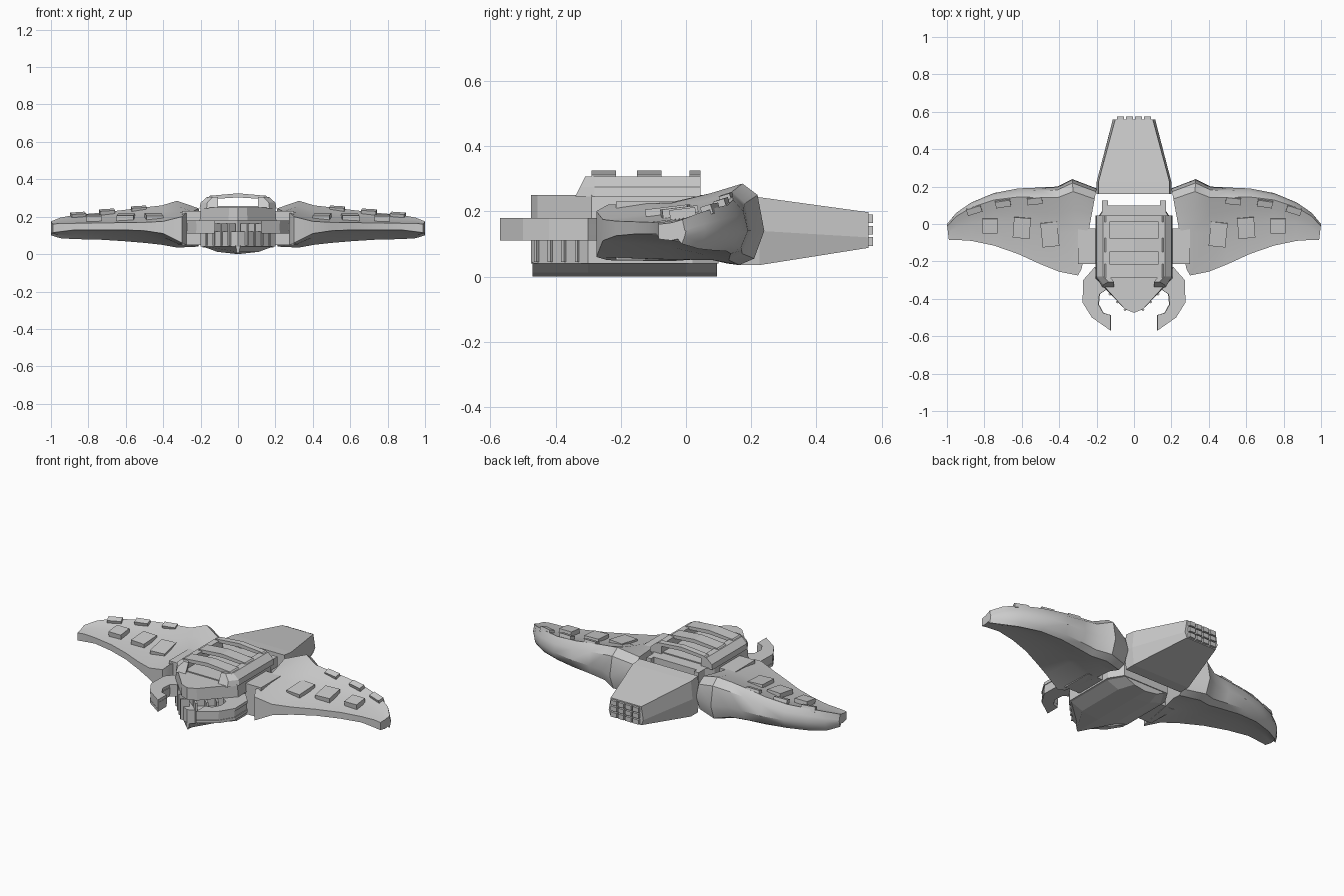
import bpy, bmesh
from mathutils import Vector

if "Cube" in bpy.data.objects:
    bpy.data.objects.remove(bpy.data.objects["Cube"])


def finish(name, bm, mirror=False, smooth=None):
    bmesh.ops.remove_doubles(bm, verts=bm.verts, dist=1e-5)
    bmesh.ops.recalc_face_normals(bm, faces=bm.faces)
    me = bpy.data.meshes.new(name)
    bm.to_mesh(me)
    bm.free()
    ob = bpy.data.objects.new(name, me)
    bpy.context.collection.objects.link(ob)
    if smooth:
        bpy.ops.object.select_all(action='DESELECT')
        ob.select_set(True)
        bpy.context.view_layer.objects.active = ob
        bpy.ops.object.shade_smooth_by_angle(angle=smooth)
    if mirror:
        ob.modifiers.new("mirror", 'MIRROR')
    return ob


def loft(name, rings, **kw):
    """Skin a list of equal-length point rings and cap both ends."""
    bm = bmesh.new()
    rs = [[bm.verts.new(p) for p in r] for r in rings]
    n = len(rs[0])
    for a, b in zip(rs, rs[1:]):
        for i in range(n):
            bm.faces.new((a[i], a[(i + 1) % n], b[(i + 1) % n], b[i]))
    bm.faces.new(rs[0])
    bm.faces.new(rs[-1])
    return finish(name, bm, **kw)


def slab(name, outline, z0, z1, inset=0.0, **kw):
    """Extrude a plan outline from z0 to z1; inset shrinks the top."""
    k = 1 - inset
    return loft(name, [[(x, y, z0) for x, y in outline],
                       [(x * k, y, z1) for x, y in outline]], **kw)


def box(name, c, s, rot=(0, 0, 0), mirror=False):
    bm = bmesh.new()
    bmesh.ops.create_cube(bm, size=1)
    for v in bm.verts:
        v.co = Vector((v.co.x * s[0], v.co.y * s[1], v.co.z * s[2]))
    from mathutils import Euler
    m = Euler(rot).to_matrix()
    for v in bm.verts:
        v.co = m @ v.co + Vector(c)
    return finish(name, bm, mirror)


def both(half):
    return half + [(-x, y) for x, y in reversed(half) if x > 0]


# Wings: swept stations, thin front edge, thick rolled rear edge
# (x front, y front, x back, y back, crest z, bottom z, front low z, front high z)
stations = [
    (.28, -.24, .20, .19, .245, .04, .05, .22),
    (.30, -.275, .33, .24, .285, .035, .06, .20),
    (.40, -.255, .41, .20, .26, .05, .11, .175),
    (.50, -.215, .50, .195, .25, .06, .125, .17),
    (.62, -.16, .62, .19, .235, .07, .13, .168),
    (.75, -.115, .75, .165, .22, .078, .13, .167),
    (.87, -.09, .87, .115, .21, .08, .13, .165),
    (.95, -.085, .95, .06, .195, .085, .12, .165),
    (.99, -.085, 1.0, .0, .175, .10, .115, .16)]


def wing_ring(s):
    xf, yf, xb, yb, zt, zb, zl, zh = s
    d = yb - yf

    def p(t, z):
        return (xf + (xb - xf) * t, yf + d * t, z)
    return [p(0, zl), p(0, zh), p(.45, zh + (zt - zh) * .3),
            p(.68, zh + (zt - zh) * .65), p(.87, zt), p(.96, zt - .035),
            p(1, .14), p(.94, zb + .02), p(.85, zb), p(.70, zb + .015),
            p(.45, zl * .7 + zb * .3)]


loft("wing", [wing_ring(s) for s in stations], mirror=True, smooth=.6)

# Wing roots joining the hull
box("wing_root", (.24, -.12, .14), (.12, .19, .18), mirror=True)

# Raised wing panels: front row and crest row
for x, y, z, sx, sy, rz in [(.45, -.055, .197, .09, .13, -.1),
                            (.60, -.02, .196, .09, .11, .07),
                            (.77, -.01, .192, .08, .08, .0)]:
    box("wing_panel", (x, y, z), (sx, sy, .032), (.12, 0, rz), True)
for x, y, z, rz in [(.53, .125, .238, -.1), (.70, .11, .222, -.15),
                    (.855, .075, .205, -.3)]:
    box("wing_crest_panel", (x, y, z), (.08, .035, .03), (.3, .06, rz), True)

# Keel with a shallow V underside
keel = [(.2, .045), (.11, .012), (0, 0), (-.11, .012), (-.2, .045)]
loft("keel", [[(x * k, y, z) for x, z in keel] for y, k in
              [(-.47, .06), (-.30, 1), (.0, 1), (.095, .72)]])

# Hull: lower body, middle recess and upper deck
slab("hull_lower", both([(0, -.475), (.05, -.45), (.2, -.30), (.2, .02), (.15, .1)]),
     .04, .12)
slab("hull_core", both([(0, -.42), (.17, -.29), (.185, .0), (.14, .09)]), .11, .19)
slab("hull_deck", both([(0, -.475), (.05, -.455), (.205, -.29), (.205, .02), (.15, .1)]),
     .18, .25, .03)
for i in range(4):
    box("hull_rib", (.035 + .04 * i, -.445 + .042 * i, .105), (.012, .05, .12),
        (0, 0, .8), True)
box("rear_lug", (.155, .09, .22), (.03, .07, .06), mirror=True)

# Top canopy: side rails carrying three arched cross bars
rail = [(.205, .245), (.2, .275), (.165, .306), (.13, .306), (.13, .245)]
loft("canopy_rail", [[(x * k, y + (z - .245) * t, z) for x, z in rail]
                     for y, k, t in [(-.34, .82, .5), (-.28, 1, 0), (.045, 1, 0)]],
     mirror=True)
arch = [(.17, .295), (.15, .312), (0, .325), (-.15, .312), (-.17, .295),
        (-.13, .295), (0, .303), (.13, .295)]
for y0, y1 in [(-.29, -.215), (-.15, -.075), (.01, .045)]:
    loft("canopy_arch", [[(x, y, z) for x, z in arch] for y in (y0, y1)])
box("canopy_floor", (0, -.14, .25), (.28, .34, .012))

# Front claws: three stacked layers
claw = [(.21, -.23), (.272, -.30), (.275, -.42), (.225, -.50), (.125, -.57),
        (.125, -.487), (.165, -.475), (.19, -.43), (.185, -.375), (.15, -.352)]
for z0, z1, g in [(.11, .127, 1), (.127, .163, .985), (.163, .18, 1)]:
    slab("front_claw", [(x * g, y) for x, y in claw], z0, z1, mirror=True)

# Tail: tapered six-sided boom
tail = []
for y, wx, wm, zb, zm, zt in [(.16, .19, .2, .035, .14, .25),
                              (.225, .19, .2, .035, .14, .243),
                              (.56, .10, .113, .088, .12, .197)]:
    tail.append([(wx, y, zb), (wm, y, zm), (wx, y, zt),
                 (-wx, y, zt), (-wm, y, zm), (-wx, y, zb)])
loft("tail", tail)

# Exhaust blocks on the tail end
for i in range(4):
    for j in range(3):
        c = (-.072 + .048 * i, .562, .107 + .035 * j)
        box("exhaust_frame", c, (.038, .024, .027))
